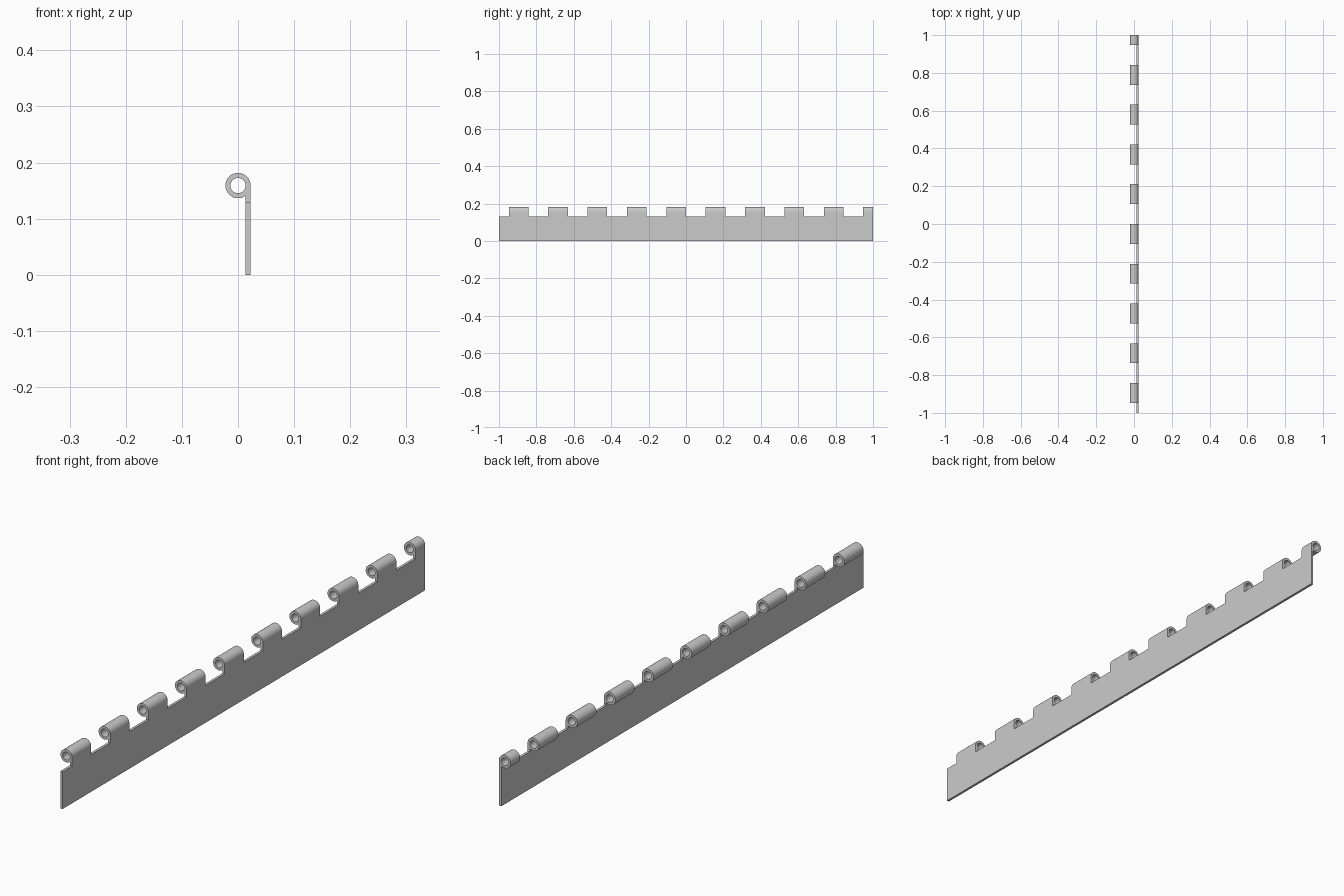
import bpy, bmesh, math

if "Cube" in bpy.data.objects:
    bpy.data.objects.remove(bpy.data.objects["Cube"])

R_OUT, R_IN = 0.0225, 0.0135      # knuckle barrel radii; the wall equals the leaf thickness
PIN_Z = 0.159                     # height of the pin axis
LEAF_Z = 0.13                     # leaf height in the gaps
PITCH = 2 / 9.5                   # spacing of the knuckles
JOIN = math.acos(R_IN / R_OUT)    # angle where the tab's inner face meets the barrel
JOIN_Z = PIN_Z - R_OUT * math.sin(JOIN)
SPANS = [(-1 + PITCH * (k + 0.25), min(1, -1 + PITCH * (k + 0.75))) for k in range(10)]

steel = bpy.data.materials.new("grey steel")
steel.diffuse_color = (0.6, 0.6, 0.6, 1)
steel.use_nodes = True
steel.node_tree.nodes["Principled BSDF"].inputs["Base Color"].default_value = steel.diffuse_color


def finish(bm, name):
    bmesh.ops.recalc_face_normals(bm, faces=bm.faces)
    mesh = bpy.data.meshes.new(name)
    bm.to_mesh(mesh)
    bm.free()
    mesh.materials.append(steel)
    obj = bpy.data.objects.new(name, mesh)
    bpy.context.collection.objects.link(obj)
    return obj


def extrude(bm, vec):
    new = bmesh.ops.extrude_face_region(bm, geom=bm.faces[:])["geom"]
    bmesh.ops.translate(bm, vec=vec, verts=[v for v in new if isinstance(v, bmesh.types.BMVert)])
    bmesh.ops.recalc_face_normals(bm, faces=bm.faces)


def drop_joint(bm):
    # open the seam where a tab runs into its barrel
    seam = [f for f in bm.faces if all(abs(v.co.z - JOIN_Z) < 1e-5 for v in f.verts)]
    bmesh.ops.delete(bm, geom=seam, context='FACES')


# Flat leaf with a row of tabs along the top
outline = [(-1, 0), (-1, LEAF_Z)]
for a, b in SPANS:
    outline += [(a, LEAF_Z), (a, JOIN_Z), (b, JOIN_Z)]
    if b < 1:
        outline.append((b, LEAF_Z))
outline.append((1, 0))
bm = bmesh.new()
bm.faces.new([bm.verts.new((R_IN, y, z)) for y, z in outline])
extrude(bm, (R_OUT - R_IN, 0, 0))
drop_joint(bm)
finish(bm, "hinge_leaf")


# Rolled knuckle: a barrel that flows into the tab
def knuckle(index, y0, y1):
    bm = bmesh.new()

    def point(r, t):
        return bm.verts.new((r * math.cos(t), y0, PIN_Z + r * math.sin(t)))

    n, m = 42, 7
    end = 2 * math.pi - JOIN
    outer = [point(R_OUT, end * i / n) for i in range(n + 1)]
    inner = [point(R_IN, end * i / n) for i in range(n + 1)]
    for i in range(n):
        bm.faces.new((outer[i], outer[i + 1], inner[i + 1], inner[i]))
    # web between the bore and the outer face of the leaf
    bore = [inner[-1]] + [point(R_IN, end + JOIN * i / m) for i in range(1, m)] + [inner[0]]
    bm.faces.new(bore + [outer[0], bm.verts.new((R_OUT, y0, JOIN_Z)), outer[-1]])
    extrude(bm, (0, y1 - y0, 0))
    drop_joint(bm)
    return finish(bm, f"knuckle_{index + 1}")


knuckles = [knuckle(i, a, b) for i, (a, b) in enumerate(SPANS)]
for obj in knuckles:
    obj.select_set(True)
bpy.context.view_layer.objects.active = knuckles[0]
bpy.ops.object.shade_smooth_by_angle(angle=math.radians(30))
